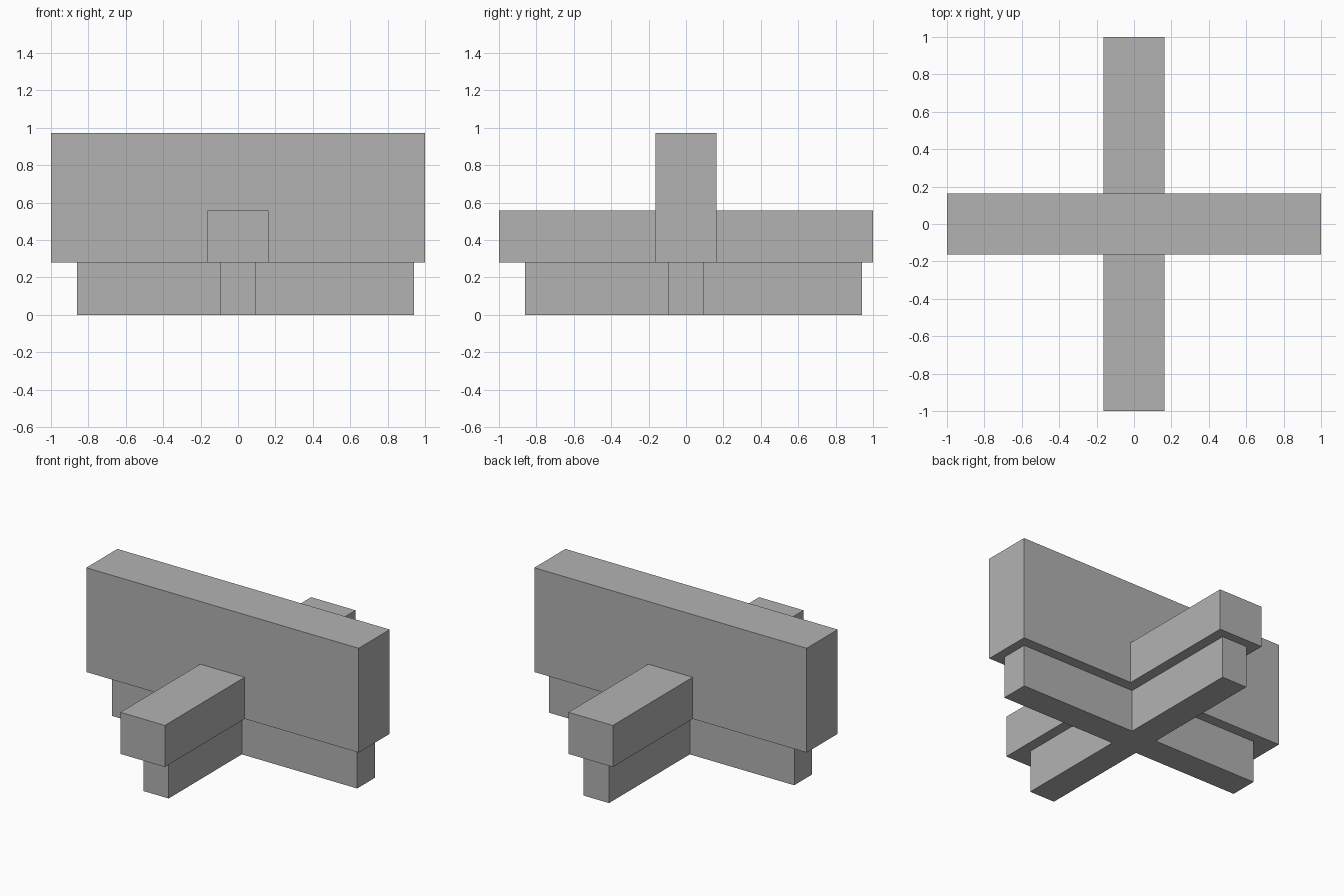
import bpy

cube = bpy.data.objects.get("Cube")
if cube:
    bpy.data.objects.remove(cube, do_unlink=True)

grey = bpy.data.materials.new("plain_grey")
grey.use_nodes = True
colour = (0.448, 0.448, 0.448, 1)
grey.diffuse_color = colour
grey.node_tree.nodes["Principled BSDF"].inputs["Base Color"].default_value = colour


def box(name, x, y, z):
    """Box spanning the (low, high) range on each axis."""
    spans = (x, y, z)
    bpy.ops.mesh.primitive_cube_add(size=1, location=[(a + b) / 2 for a, b in spans])
    ob = bpy.context.object
    ob.name = name
    ob.scale = [b - a for a, b in spans]
    bpy.ops.object.transform_apply(location=False, rotation=False, scale=True)
    ob.data.materials.append(grey)


# Half widths of the upper and lower bars
WIDE, NARROW = 0.163, 0.093
# The lower cross sits slightly off centre
LOW, HIGH = -0.86, 0.94
# Level heights
BASE_TOP, ARM_TOP, WALL_TOP = 0.281, 0.557, 0.973

# Lower cross: one through beam with an arm on either side
base = (0, BASE_TOP)
box("base_beam", (LOW, HIGH), (-NARROW, NARROW), base)
box("base_front_arm", (-NARROW, NARROW), (LOW, -NARROW), base)
box("base_back_arm", (-NARROW, NARROW), (NARROW, HIGH), base)

# Upper cross: tall wall with a lower arm on either side
box("tall_wall", (-1, 1), (-WIDE, WIDE), (BASE_TOP, WALL_TOP))
box("upper_front_arm", (-WIDE, WIDE), (-1, -WIDE), (BASE_TOP, ARM_TOP))
box("upper_back_arm", (-WIDE, WIDE), (WIDE, 1), (BASE_TOP, ARM_TOP))
